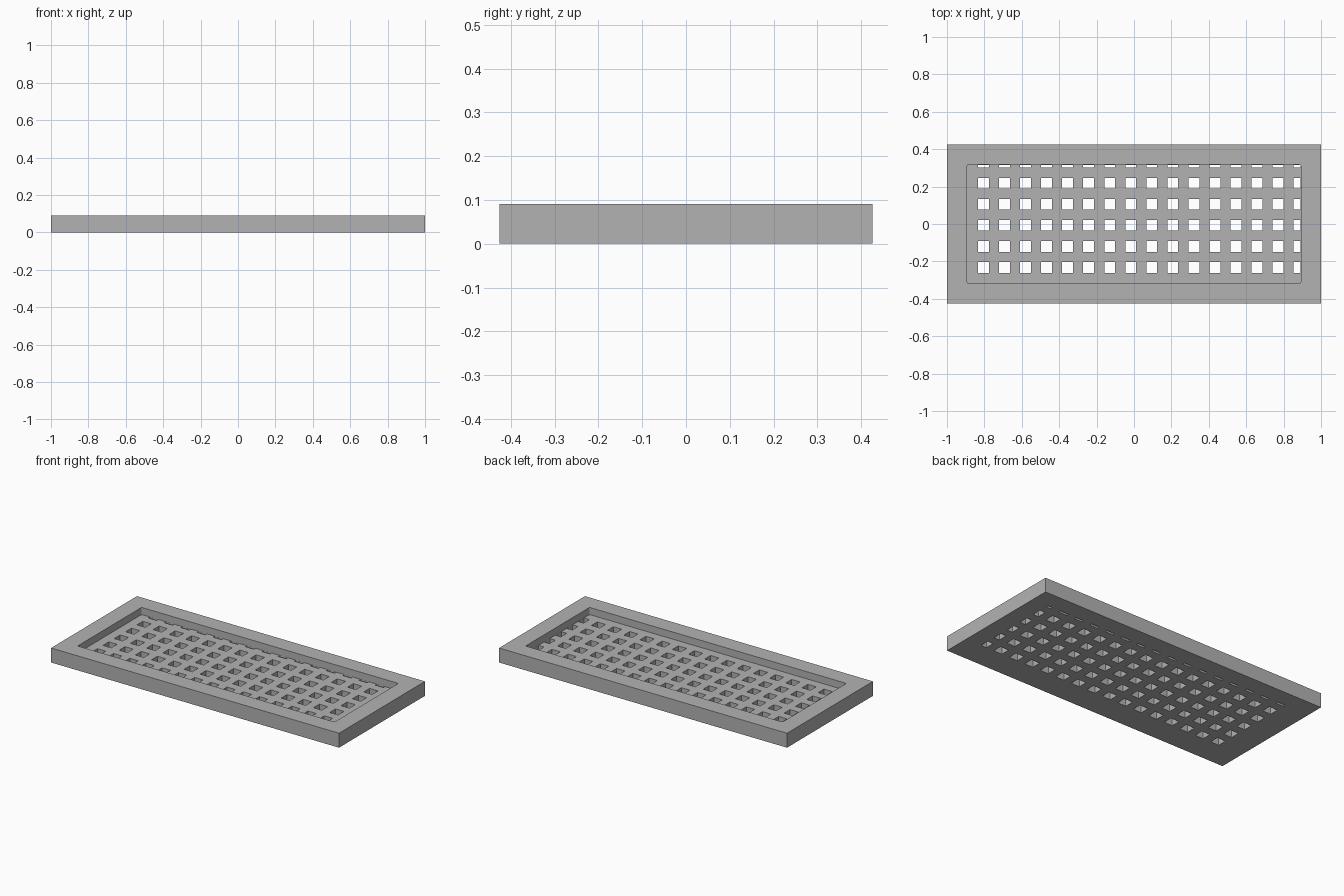
import bpy, bmesh
from mathutils import Matrix, Vector

if "Cube" in bpy.data.objects:
    bpy.data.objects.remove(bpy.data.objects["Cube"])

HALF_X, HALF_Y, HEIGHT = 1.0, 0.426, 0.091      # outer block
REC_X, REC_Y, FLOOR = 0.892, 0.317, 0.046       # recess half size and floor height
HOLE, PITCH = 0.058, 0.1125                     # square hole size and spacing
START_X, START_Y = -0.834, -0.261               # lower left corner of the first hole
COLUMNS, ROWS = 16, 6


def add_box(bm, x0, x1, y0, y1, z0, z1):
    size = Matrix.Diagonal((x1 - x0, y1 - y0, z1 - z0, 1))
    centre = Vector(((x0 + x1) / 2, (y0 + y1) / 2, (z0 + z1) / 2))
    return bmesh.ops.create_cube(bm, size=1, matrix=Matrix.Translation(centre) @ size)["verts"]


def make_object(name, bm):
    mesh = bpy.data.meshes.new(name)
    bm.to_mesh(mesh)
    bm.free()
    obj = bpy.data.objects.new(name, mesh)
    bpy.context.collection.objects.link(obj)
    return obj


def cut(target, cutter):
    mod = target.modifiers.new(cutter.name, "BOOLEAN")
    mod.operation, mod.solver, mod.object = "DIFFERENCE", "EXACT", cutter
    bpy.context.view_layer.objects.active = target
    bpy.ops.object.modifier_apply(modifier=mod.name)
    bpy.data.objects.remove(cutter)


# Solid tray block
bm = bmesh.new()
add_box(bm, -HALF_X, HALF_X, -HALF_Y, HALF_Y, 0, HEIGHT)
tray = make_object("grate_tray", bm)

# Recess with slightly rounded upright corners
bm = bmesh.new()
add_box(bm, -REC_X, REC_X, -REC_Y, REC_Y, FLOOR, HEIGHT + 0.1)
upright = [e for e in bm.edges if abs(e.verts[0].co.z - e.verts[1].co.z) > 0.01]
bmesh.ops.bevel(bm, geom=upright, offset=0.008, segments=3, profile=0.5, affect="EDGES")
cut(tray, make_object("recess_cutter", bm))

# Grid of square holes, the last row and column cut short by the recess wall
bm = bmesh.new()
for i in range(COLUMNS):
    for j in range(ROWS):
        x, y = START_X + i * PITCH, START_Y + j * PITCH
        add_box(bm, x, min(x + HOLE, REC_X - 0.0005), y, min(y + HOLE, REC_Y - 0.0005),
                -0.05, FLOOR + 0.001)
cut(tray, make_object("hole_cutter", bm))

# Plain grey all over
grey = bpy.data.materials.new("grey")
grey.diffuse_color = (0.45, 0.45, 0.45, 1)
grey.use_nodes = True
grey.node_tree.nodes["Principled BSDF"].inputs["Base Color"].default_value = grey.diffuse_color
tray.data.materials.clear()
tray.data.materials.append(grey)
for poly in tray.data.polygons:
    poly.material_index = 0
    poly.use_smooth = False
